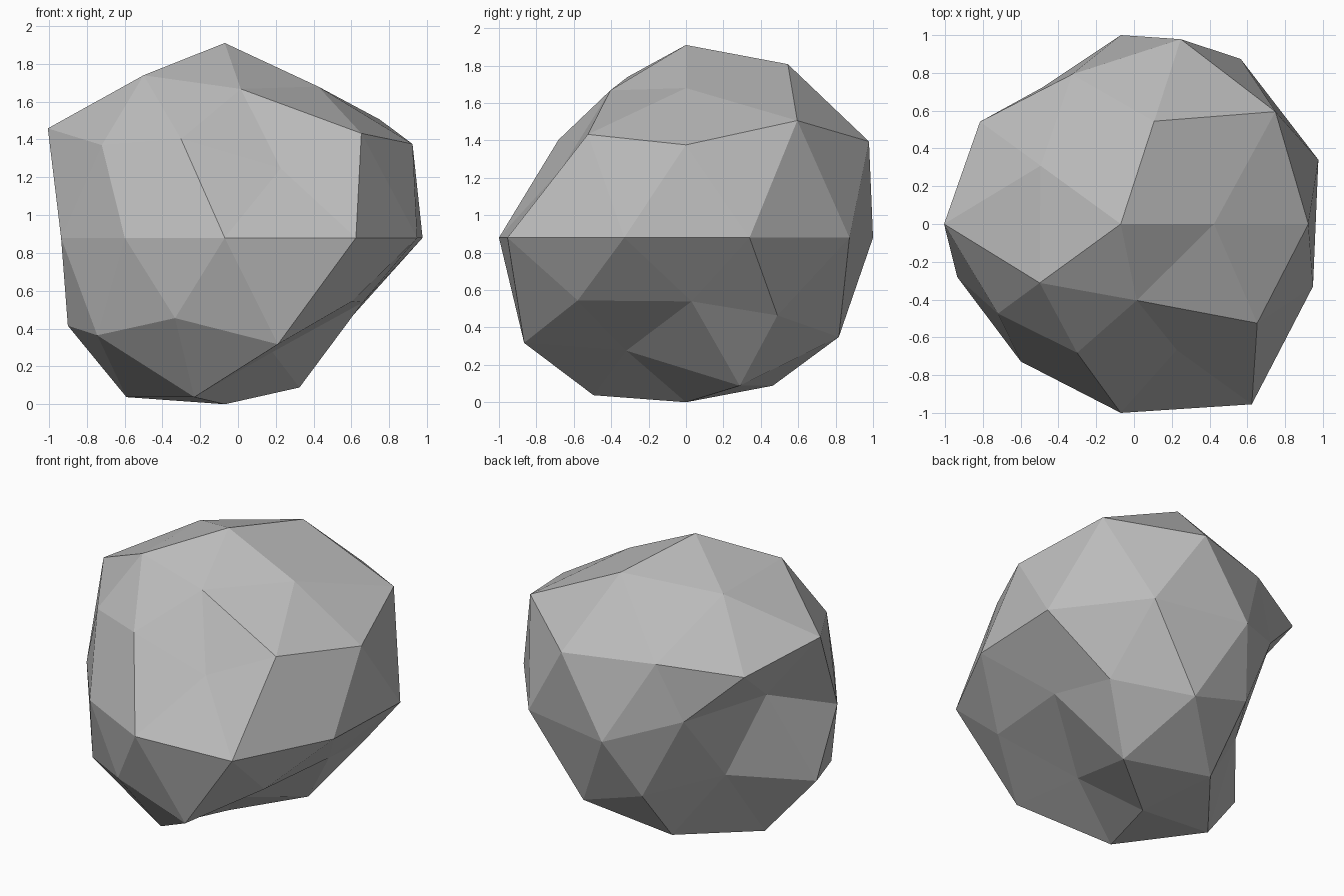
import bpy, bmesh, math
from mathutils import Vector

if "Cube" in bpy.data.objects:
    bpy.data.objects.remove(bpy.data.objects["Cube"])

CENTRE = Vector((-.07, 0, .88))

# Radius of the stone along each spoke, ring by ring from the top down:
# ring height on the unit sphere, first spoke angle, radii
RINGS = [
    (1, 0, [1.03]),
    (.851, 0, [.94, 1.09, 1.0, 1.01, .89]),
    (.526, 36, [1.19, .98, 1.1, .88, 1.05]),
    (.447, 0, [1.11, 1.15, 1.03, .94, .82]),
    (0, 18, [1.1, 1.08, 1, .83, .64, .91, .9, 1, 1.18, 1.07]),
    (-.447, 36, [.93, .9, .95, .95, .93]),
    (-.526, 0, [.8, 1.01, .67, .98, 1.07]),
    (-.851, 36, [.93, .93, .99, .99, .71]),
    (-1, 0, [.88]),
]

# Sideways chips on the few most irregular corners: (ring, spoke) -> shift
CHIPS = {
    (1, 4): (-.06, .04, .03),
    (2, 3): (0, .03, .06),
    (3, 3): (.03, .02, .07),
    (3, 4): (.07, .03, 0),
    (4, 3): (.07, .05, .14),
    (4, 4): (-.02, -.06, .16),
    (5, 1): (.09, .03, 0),
    (5, 2): (.02, -.11, -.04),
    (5, 4): (0, -.09, .08),
    (6, 0): (.05, .03, .08),
    (7, 4): (-.05, -.1, 0),
}

# Boulder: push each corner of a twice-divided icosphere along its spoke
bm = bmesh.new()
bmesh.ops.create_icosphere(bm, subdivisions=2, radius=1)
rest = [(v, v.co.normalized()) for v in bm.verts]
for ring, (height, start, radii) in enumerate(RINGS):
    flat = math.sqrt(1 - height * height)
    for i, radius in enumerate(radii):
        a = math.radians(start + i * 360 / len(radii))
        aim = Vector((flat * math.cos(a), flat * math.sin(a), height))
        vert = max(rest, key=lambda r: r[1].dot(aim))[0]
        vert.co = CENTRE + aim * radius + Vector(CHIPS.get((ring, i), (0, 0, 0)))
for face in bm.faces:
    face.smooth = False
bmesh.ops.recalc_face_normals(bm, faces=bm.faces)

mesh = bpy.data.meshes.new("boulder")
bm.to_mesh(mesh)
bm.free()

# Plain grey stone
stone = bpy.data.materials.new("grey stone")
stone.diffuse_color = (.5, .5, .5, 1)
stone.use_nodes = True
stone.node_tree.nodes["Principled BSDF"].inputs["Base Color"].default_value = stone.diffuse_color
mesh.materials.append(stone)
boulder = bpy.data.objects.new("boulder", mesh)
bpy.context.collection.objects.link(boulder)
